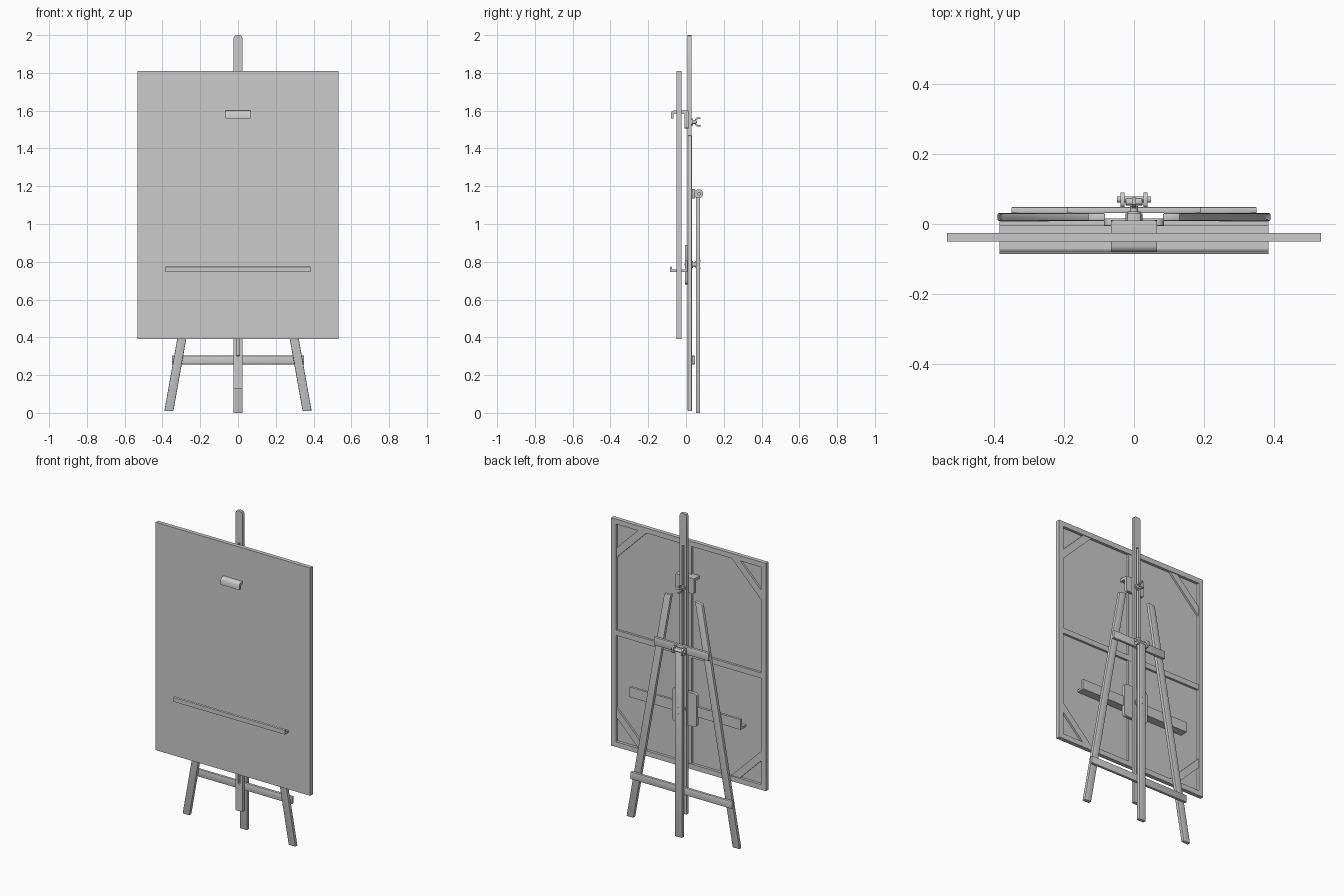
import bpy, bmesh, math
from mathutils import Vector

if "Cube" in bpy.data.objects:
    bpy.data.objects.remove(bpy.data.objects["Cube"])

grey = bpy.data.materials.new("plain_grey")
grey.diffuse_color = (0.6, 0.6, 0.6, 1)
grey.use_nodes = True
grey.node_tree.nodes["Principled BSDF"].inputs["Base Color"].default_value = grey.diffuse_color


def finish(bm, name, bevel=0.0):
    bmesh.ops.recalc_face_normals(bm, faces=bm.faces)
    if bevel:
        edges = [e for e in bm.edges if e.calc_face_angle(0) > math.radians(40)]
        bmesh.ops.bevel(bm, geom=edges, offset=bevel, segments=2, profile=0.5,
                        affect='EDGES', clamp_overlap=True)
    me = bpy.data.meshes.new(name)
    bm.to_mesh(me)
    bm.free()
    ob = bpy.data.objects.new(name, me)
    bpy.context.collection.objects.link(ob)
    me.materials.append(grey)
    bpy.ops.object.select_all(action='DESELECT')
    ob.select_set(True)
    bpy.context.view_layer.objects.active = ob
    bpy.ops.object.shade_smooth_by_angle(angle=math.radians(35))
    return ob


def prism(name, pts, lo, hi, axis='y', bevel=0.0):
    """Extrude an outline: (x, z) along y, or (y, z) along x."""
    bm = bmesh.new()
    put = (lambda p, d: (p[0], d, p[1])) if axis == 'y' else (lambda p, d: (d, p[0], p[1]))
    face = bm.faces.new([bm.verts.new(put(p, lo)) for p in pts])
    new = bmesh.ops.extrude_face_region(bm, geom=[face])['geom']
    shift = Vector(put((0, 0), hi - lo))
    bmesh.ops.translate(bm, vec=shift, verts=[v for v in new if isinstance(v, bmesh.types.BMVert)])
    return finish(bm, name, bevel)


def box(name, x0, x1, y0, y1, z0, z1, bevel=0.0):
    return prism(name, [(x0, z0), (x1, z0), (x1, z1), (x0, z1)], y0, y1, 'y', bevel)


def rounded(x0, x1, z0, z1, r, n=6):
    """Rounded rectangle outline."""
    pts = []
    for i, (cx, cz) in enumerate([(x1 - r, z1 - r), (x0 + r, z1 - r), (x0 + r, z0 + r), (x1 - r, z0 + r)]):
        for k in range(n + 1):
            a = math.pi / 2 * (i + k / n)
            pts.append((cx + r * math.cos(a), cz + r * math.sin(a)))
    return pts


def disc(cx, cz, r, n=20):
    return [(cx + r * math.cos(2 * math.pi * k / n), cz + r * math.sin(2 * math.pi * k / n)) for k in range(n)]


# canvas sheet with a stretcher frame on its back
W, Z0, Z1, YB = 0.533, 0.39, 1.81, -0.025
box("canvas_sheet", -W, W, -0.05, -0.042, Z0, Z1)
YF, B = -0.044, 0.032
for s, side in ((-1, "left"), (1, "right")):
    xa, xb = sorted((s * W, s * (W - B)))
    box("stretcher_side_" + side, xa, xb, YF, YB, Z0, Z1)
    for zc, d, end in ((Z0 + B, 1, "bottom"), (Z1 - B, -1, "top")):
        x = W - B
        prism("corner_brace_%s_%s" % (end, side),
              [(s * x, zc + d * 0.15), (s * x, zc + d * 0.21),
               (s * (x - 0.21), zc), (s * (x - 0.15), zc)], YF, YB - 0.005)
box("stretcher_bottom", -W + B, W - B, YF, YB, Z0, Z0 + B)
box("stretcher_top", -W + B, W - B, YF, YB, Z1 - B, Z1)
box("stretcher_crossbar", -W + B, W - B, YF, YB - 0.003, 1.083, 1.117)
box("stretcher_upright", -0.018, 0.018, YF, YB - 0.004, Z0 + B, Z1 - B)

# slotted mast: two rails joined at both ends
for s, side in ((-1, "left"), (1, "right")):
    xa, xb = sorted((s * 0.007, s * 0.024))
    box("mast_rail_" + side, xa, xb, 0.009, 0.03, 0.30, 1.80)
box("mast_foot", -0.024, 0.024, 0.009, 0.03, 0.13, 0.30)
prism("mast_head", [(-0.024, 1.80), (0.024, 1.80), (0.024, 1.985), (0.018, 1.996), (0.008, 2.0),
                    (-0.008, 2.0), (-0.018, 1.996), (-0.024, 1.985)], 0.009, 0.03)

# splayed front legs
for s, side in ((-1, "left"), (1, "right")):
    prism("front_leg_" + side, [(s * 0.342, 0.01), (s * 0.39, 0.01), (s * 0.13, 1.465), (s * 0.082, 1.473)],
          0.009, 0.031, 'y', 0.004)

# crossbars behind the legs
box("upper_crossbar", -0.19, 0.19, 0.031, 0.048, 1.135, 1.185, 0.003)
box("lower_crossbar", -0.35, 0.35, 0.031, 0.048, 0.257, 0.303, 0.003)

# rear leg and its hinge
prism("rear_leg", [(0.053, 0), (0.075, 0), (0.075, 1.165), (0.070, 1.174), (0.058, 1.174), (0.053, 1.165)],
      -0.024, 0.024, 'x', 0.002)
for s, side in ((-1, "left"), (1, "right")):
    xa, xb = sorted((s * 0.027, s * 0.038))
    prism("hinge_cheek_" + side, rounded(0.044, 0.09, 1.138, 1.182, 0.018), xa, xb, 'x')
prism("hinge_pin", disc(0.07, 1.16, 0.009), -0.048, 0.048, 'x')

# canvas tray: back wall, floor and front lip in one profile
prism("tray", [(-0.086, 0.745), (0.009, 0.745), (0.009, 0.808), (-0.006, 0.808), (-0.006, 0.758),
               (-0.074, 0.758), (-0.074, 0.772), (-0.079, 0.776), (-0.086, 0.772)], -0.383, 0.383, 'x')
prism("tray_plate", rounded(-0.085, 0.085, 0.68, 0.89, 0.02), -0.004, 0.016)

# top clamp: hook over the canvas and its mounting plate
prism("top_clamp_hook", [(0.008, 1.585), (0.008, 1.602), (-0.064, 1.602), (-0.073, 1.598), (-0.08, 1.588),
                         (-0.08, 1.558), (-0.066, 1.558), (-0.066, 1.580), (-0.060, 1.585)],
      -0.065, 0.065, 'x')
prism("top_clamp_plate", rounded(-0.065, 0.065, 1.505, 1.602, 0.012), -0.007, 0.012)

# wing bolts that lock the tray and clamp to the mast
for z, part in ((0.785, "tray"), (1.54, "clamp")):
    prism(part + "_bolt", disc(0, z, 0.006), -0.008, 0.058)
    prism(part + "_washer", disc(0, z, 0.019), 0.03, 0.036)
    prism(part + "_wing_hub", disc(0, z, 0.011), 0.036, 0.052)
    for s, side in ((-1, "left"), (1, "right")):
        prism("%s_wing_%s" % (part, side),
              [(0.040, z + s * 0.004), (0.050, z + s * 0.004), (0.060, z + s * 0.014),
               (0.076, z + s * 0.016), (0.076, z + s * 0.024), (0.056, z + s * 0.024)], -0.005, 0.005, 'x')
